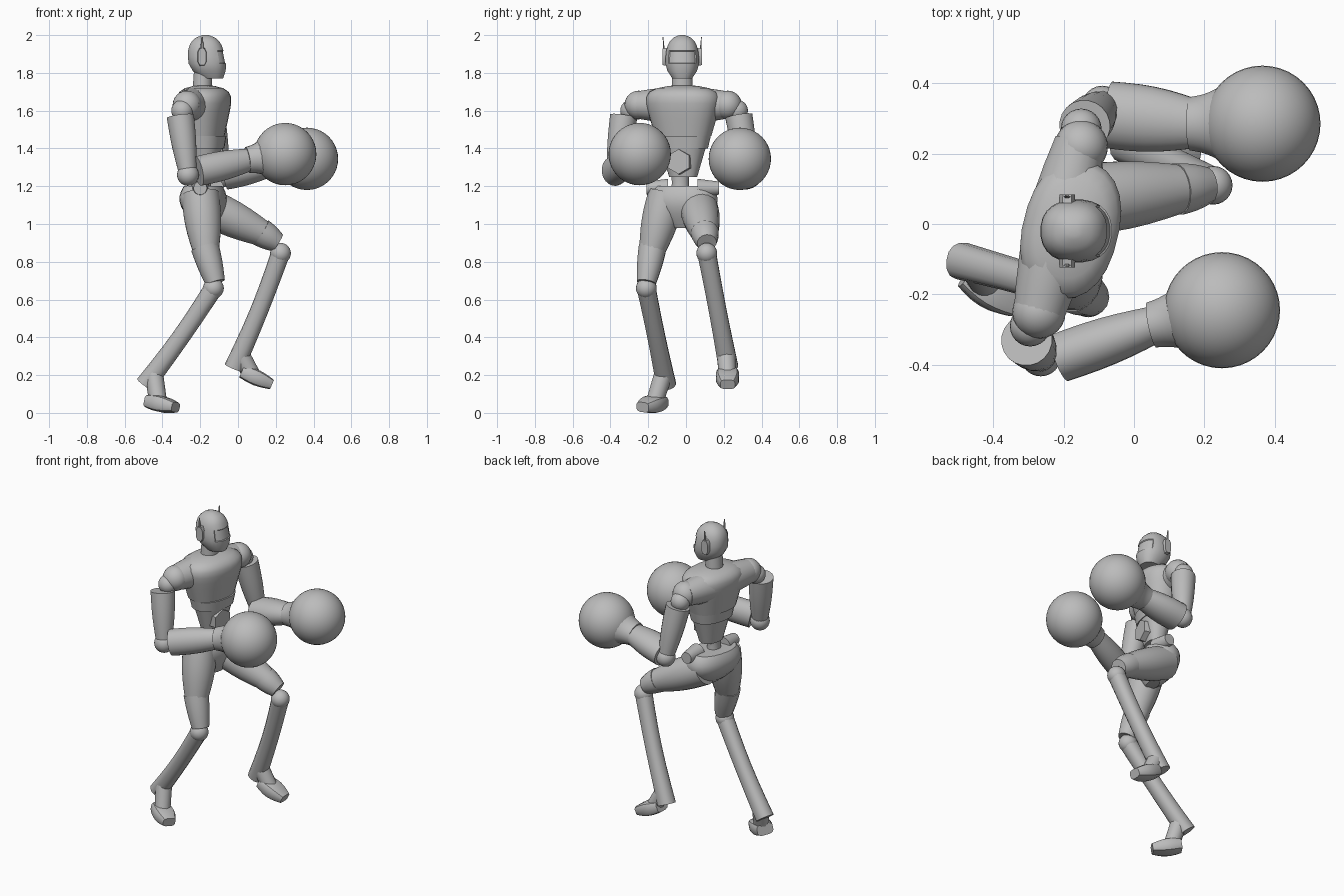
import bpy, bmesh
from math import sin, cos, pi, tau, sqrt, copysign, radians
from mathutils import Vector

if "Cube" in bpy.data.objects:
    bpy.data.objects.remove(bpy.data.objects["Cube"])

GREY = (.5, .5, .5, 1)
grey = bpy.data.materials.new("plain_grey")
grey.use_nodes = True
grey.diffuse_color = GREY
grey.node_tree.nodes["Principled BSDF"].inputs["Base Color"].default_value = GREY
TWIST = radians(-14)   # trunk turned towards its right


def finish(name, bm, angle=35):
    """Turn a bmesh into a shaded object."""
    bmesh.ops.recalc_face_normals(bm, faces=bm.faces)
    mesh = bpy.data.meshes.new(name)
    bm.to_mesh(mesh)
    bm.free()
    mesh.materials.append(grey)
    obj = bpy.data.objects.new(name, mesh)
    bpy.context.collection.objects.link(obj)
    bpy.ops.object.select_all(action='DESELECT')
    obj.select_set(True)
    bpy.context.view_layer.objects.active = obj
    bpy.ops.object.shade_smooth_by_angle(angle=radians(angle))


def skin(stations, sides, power):
    """Bridge closed superellipse rings given as (centre, axis_a, axis_b)."""
    bm = bmesh.new()
    rings = []
    for centre, axis_a, axis_b in stations:
        ring = []
        for i in range(sides):
            turn = tau * (i + .5) / sides
            u, v = (copysign(abs(w) ** (2 / power), w) for w in (cos(turn), sin(turn)))
            ring.append(bm.verts.new(centre + axis_a * u + axis_b * v))
        rings.append(ring)
    for low, high in zip(rings, rings[1:]):
        for i in range(sides):
            j = (i + 1) % sides
            bm.faces.new((low[i], low[j], high[j], high[i]))
    bm.faces.new(rings[0][::-1])
    bm.faces.new(rings[-1])
    return bm


def limb(name, start, end, first, last, bulge=0, flat=1, sides=20, power=2,
         across=(0, 1, 0), bow=0):
    """Tapered part between two points; flat widens it across, bow bends it to the front."""
    start, end = Vector(start), Vector(end)
    along = (end - start).normalized()
    wide = Vector(across)
    wide = (wide - along * wide.dot(along)).normalized()
    deep = along.cross(wide)
    stations = []
    steps = 6
    for i in range(steps + 1):
        t = i / steps
        swell = sin(pi * t)
        radius = first + (last - first) * t + bulge * swell
        centre = start.lerp(end, t) + Vector((bow * swell, 0, 0))
        stations.append((centre, wide * radius * flat, deep * radius))
    finish(name, skin(stations, sides, power))


def trunk(low, high, depth, width, shape, x, y=-.015, lean=0, yaw=TWIST):
    """Upright part whose level rings are scaled by shape(t) from bottom to top."""
    forward = Vector((cos(yaw), sin(yaw), 0))
    side = Vector((-sin(yaw), cos(yaw), 0))
    stations = []
    steps = 9
    for i in range(steps + 1):
        t = sin(pi / 2 * i / steps)
        centre = Vector((x + lean * (1 - t) ** 3, y, low + (high - low) * t))
        scale = max(shape(t), .15)
        stations.append((centre, forward * depth * scale, side * width * scale))
    return skin(stations, 24, 2.3)


def ball(name, centre, radius, segments=24):
    bm = bmesh.new()
    bmesh.ops.create_uvsphere(bm, u_segments=segments, v_segments=segments // 2, radius=radius)
    bmesh.ops.translate(bm, vec=centre, verts=bm.verts)
    finish(name, bm, 60)


# Head with a shallow sunken visor
head = trunk(1.77, 2, .1, .09, lambda t: min(1, .58 + 1.7 * t) * sqrt(1 - t ** 5),
             x=-.172, y=-.02, lean=.035, yaw=0)
bmesh.ops.recalc_face_normals(head, faces=head.faces)
visor = [f for f in head.faces
         if f.normal.x > .5 and 1.83 < f.calc_center_median().z < 1.93]
bmesh.ops.inset_region(head, faces=visor, thickness=.004, depth=-.005)
finish("head", head)
limb("neck", (-.19, -.02, 1.69), (-.185, -.02, 1.82), .052, .048, flat=1.1)

# Chest shell with a shoulder yoke, rib band, abdomen and belly plate
finish("chest", trunk(1.465, 1.735, .137, .2,
                      lambda t: (.75 + .4 * t) * sqrt(1 - t ** 8), x=-.18))
limb("shoulder_yoke", (-.275, -.275, 1.63), (-.155, .235, 1.63), .07, .07, bulge=.028)
finish("rib_band", trunk(1.4, 1.465, .105, .147, lambda t: .9 + .1 * t, x=-.172))
finish("abdomen", trunk(1.25, 1.42, .09, .125, lambda t: .6 + .4 * t, x=-.168))
limb("belly_plate", (-.15, -.025, 1.33), (-.08, -.04, 1.33), .073, .066, sides=6)

# Waist and pelvis
limb("spine", (-.18, -.03, 1.14), (-.18, -.03, 1.3), .045, .045, bulge=-.007, flat=1.2)
finish("pelvis", trunk(.98, 1.2, .118, .185, lambda t: sin(.3 + 1.9 * t), x=-.185, lean=.03))

# Joint positions of the boxing stance
POSE = {
    "right": dict(
        out=-1, cap=(-.27, -.25, 1.63), shoulder=(-.295, -.29, 1.6),
        sleeve=(-.305, -.33, 1.57), elbow=(-.265, -.375, 1.26),
        forearm=(-.21, -.38, 1.28), wrist=(.06, -.285, 1.34), glove=(.25, -.245, 1.37),
        hip_joint=(-.2, -.175, 1.19), hip=(-.2, -.1, 1.16), thigh_end=(-.17, -.18, .86),
        knee_top=(-.12, -.21, .69), knee=(-.13, -.21, .66), shin_end=(-.49, -.105, .15),
        heel=(-.47, -.135, .06), toe=(-.33, -.23, .03), forearm_flat=.88),
    "left": dict(
        out=1, cap=(-.15, .22, 1.63), shoulder=(-.15, .27, 1.6),
        sleeve=(-.14, .28, 1.57), elbow=(-.09, .335, 1.25),
        forearm=(-.07, .31, 1.26), wrist=(.17, .285, 1.31), glove=(.365, .285, 1.345),
        hip_joint=(-.125, .14, 1.19), hip=(-.18, .065, 1.1), thigh_end=(.13, .1, .95),
        knee_top=(.21, .11, .9), knee=(.225, .11, .845), shin_end=(-.02, .225, .24),
        heel=(.02, .22, .22), toe=(.18, .22, .15), forearm_flat=1.2),
}

for side, pose in POSE.items():
    p = {key: Vector(value) for key, value in pose.items() if isinstance(value, tuple)}

    # Ear plate and antenna
    outward = Vector((0, pose["out"], 0))
    ear = Vector((-.19, -.02, 1.885)) + outward * .08
    limb(side + "_ear_plate", ear, ear + outward * .024, .025, .023, flat=2, sides=8,
         power=3, across=(0, 0, 1))
    limb(side + "_antenna", ear + outward * .014, ear + outward * .022 + Vector((0, 0, .105)),
         .013, .004, flat=.5, sides=6)

    # Shoulder, upper arm and elbow
    ball(side + "_shoulder_cap", p["cap"], .076)
    ball(side + "_shoulder_joint", p["shoulder"], .058)
    limb(side + "_upper_arm", p["sleeve"], p["elbow"], .073, .045, bulge=.006)
    ball(side + "_elbow", p["elbow"], .058)

    # Forearm, flared cuff and round glove
    flat = pose["forearm_flat"]
    limb(side + "_forearm", p["forearm"], p["wrist"], .08, .06, bulge=.008, flat=flat)
    limb(side + "_cuff", p["wrist"].lerp(p["glove"], -.05), p["wrist"].lerp(p["glove"], .5),
         .07, .11, bulge=-.008, flat=sqrt(flat))
    ball(side + "_glove", p["glove"], .165, 40)

    # Hip, thigh and knee
    limb(side + "_hip_joint", p["hip_joint"] - outward * .08, p["hip_joint"] + outward * .035,
         .05, .035, across=(1, 0, 0))
    limb(side + "_thigh", p["hip"], p["thigh_end"], .1, .07, bulge=.012)
    limb(side + "_knee_cuff", p["thigh_end"].lerp(p["knee_top"], -.1), p["knee_top"],
         .075, .052, bulge=.004, sides=14)
    ball(side + "_knee", p["knee"], .055)

    # Bowed shin running to a blunt heel spur, ankle and foot
    limb(side + "_shin", p["knee"], p["shin_end"], .05, .053, bulge=-.004, sides=14,
         power=2.3, bow=.01)
    limb(side + "_ankle", p["shin_end"].lerp(p["knee"], .12), p["heel"].lerp(p["toe"], .35),
         .05, .046, sides=14)
    limb(side + "_foot", p["heel"], p["toe"], .035, .027, bulge=.012, flat=1.45,
         sides=12, power=3.5)
